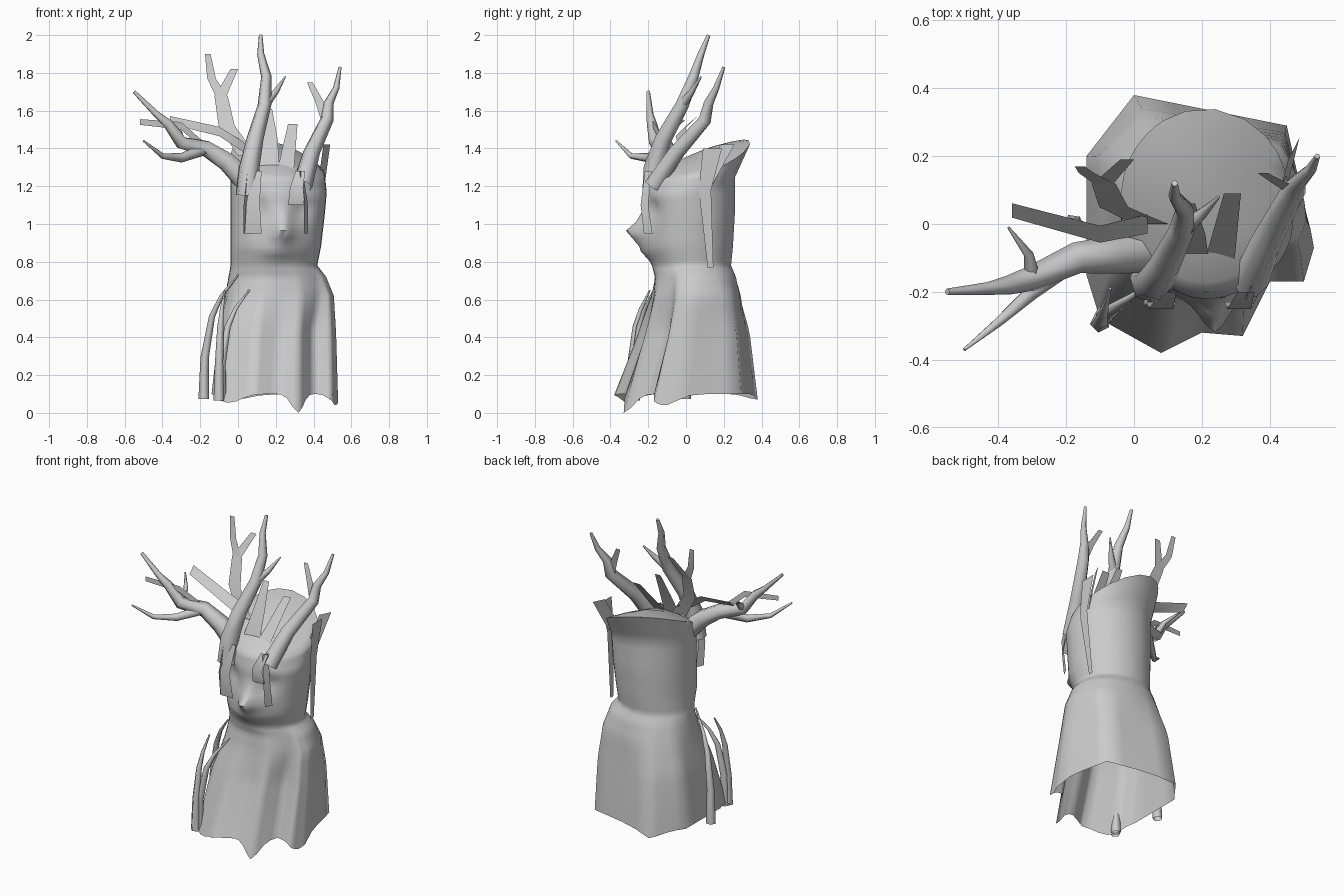
import bpy, bmesh, math
from mathutils import Vector

cube = bpy.data.objects.get("Cube")
if cube:
    bpy.data.objects.remove(cube, do_unlink=True)

bark = bpy.data.materials.new("grey_bark")
bark.use_nodes = True
grey = (.6, .6, .6, 1)
bark.diffuse_color = grey
bark.node_tree.nodes["Principled BSDF"].inputs["Base Color"].default_value = grey

RIGHTWARD, BACKWARD, UPWARD = Vector((1, 0, 0)), Vector((0, 1, 0)), Vector((0, 0, 1))


def add_mesh(name, bm, smooth_angle):
    mesh = bpy.data.meshes.new(name)
    bm.to_mesh(mesh)
    bm.free()
    mesh.materials.append(bark)
    part = bpy.data.objects.new(name, mesh)
    bpy.context.collection.objects.link(part)
    bpy.ops.object.select_all(action='DESELECT')
    part.select_set(True)
    bpy.context.view_layer.objects.active = part
    bpy.ops.object.shade_smooth_by_angle(angle=math.radians(smooth_angle))


def bridge(bm, lower, upper):
    """Join two closed rings of vertices with quads."""
    count = len(lower)
    for k in range(count):
        n = (k + 1) % count
        bm.faces.new((lower[k], lower[n], upper[n], upper[k]))


def branch(name, radius, *path, sides=6):
    """Round branch that tapers to a thin tip."""
    bm = bmesh.new()
    points = [Vector(p) for p in path]
    last = len(points) - 1
    rings = []
    u = None
    for i, point in enumerate(points):
        along = (points[min(i + 1, last)] - points[max(i - 1, 0)]).normalized()
        u = along.orthogonal() if u is None else u - along * u.dot(along)
        u.normalize()
        v = along.cross(u)
        size = radius * (1 - .85 * i / last)
        angles = [math.tau * k / sides for k in range(sides)]
        rings.append([bm.verts.new(point + size * (u * math.cos(a) + v * math.sin(a))) for a in angles])
    for lower, upper in zip(rings, rings[1:]):
        bridge(bm, lower, upper)
    bm.faces.new(rings[-1])
    add_mesh(name, bm, 75)


def blade(name, across, width, tip_width, *path):
    """Flat ribbon of bark along a path."""
    bm = bmesh.new()
    side = across.normalized() / 2
    last = len(path) - 1
    previous = None
    for i, point in enumerate(path):
        reach = side * (width + (tip_width - width) * i / last)
        pair = [bm.verts.new(Vector(point) - reach), bm.verts.new(Vector(point) + reach)]
        if previous:
            bm.faces.new((previous[0], previous[1], pair[1], pair[0]))
        previous = pair
    add_mesh(name, bm, 50)


def bump(a, b, centre_a, centre_b, size_a, size_b):
    return math.exp(-((a - centre_a) / size_a) ** 2 - ((b - centre_b) / size_b) ** 2)


def hem_height(x, y):
    """Ragged lower edge with drooping points."""
    return (.1 - .1 * bump(x, y, .32, -.33, .05, .1)
            - .05 * bump(x, y, -.06, -.33, .1, .1)
            - .06 * bump(x, y, .52, -.12, .05, .1)
            - .03 * bump(x, y, 0, .38, .1, .1))


def face_relief(x, y, z):
    """Push the front out for nose and lips, in for eyes."""
    if y > -.05 or z < .75:
        return y
    y -= .08 * bump(x, z, .24, .95, .07, .04)
    y -= .04 * bump(x, z, .24, 1, .04, .07)
    y -= .03 * bump(x, z, .22, .86, .1, .04)
    for eye_x in (.1, .34):
        y += .03 * bump(x, z, eye_x, 1.08, .05, .06)
    return y


# Outline of the hem, seen from above
HEM = [(0, .38), (-.14, .2), (-.14, -.15), (-.1, -.28), (.08, -.38), (.2, -.32),
       (.32, -.33), (.4, -.17), (.5, -.17), (.53, -.07), (.45, .29)]
# Height, left side, front and back of the trunk
LEVELS = [(.4, .52, -.26, .34), (.62, .51, -.19, .3), (.72, .47, -.17, .27), (.78, .42, -.18, .24),
          (.88, .44, -.22, .25), (1.05, .46, -.22, .26), (1.15, .47, -.22, .26), (1.24, .46, -.2, .34)]
SPLIT = 4


def refine(rows):
    """Evenly spaced in-between rows."""
    for start, end in zip(rows, rows[1:]):
        for k in range(SPLIT):
            yield Vector(start).lerp(Vector(end), k / SPLIT)


# Trunk body with head, open underneath
bm = bmesh.new()
hem = list(refine(HEM + HEM[:1]))
unit_hem = [Vector(((p.x - .19) / .34, p.y / .38)) for p in hem]
rings = [[bm.verts.new((p.x, p.y, hem_height(p.x, p.y))) for p in hem]]
for z, left, front, back in list(refine(LEVELS)) + LEVELS[-1:]:
    below_neck = max(0, .78 - z)
    right = -.04 - below_neck / 5
    ring = []
    for p in unit_hem:
        # Round at the neck, shaped like the hem lower down
        d = p.normalized().lerp(p, min(1, below_neck * 3))
        x = (left + right + d.x * (left - right)) / 2
        y = (back + front + d.y * (back - front)) / 2
        # The rim rises towards the back right
        lift = max(0, z - 1.05) * max(0, (d.y - d.x / 2 + 1) / 2) ** 1.5
        ring.append(bm.verts.new((x, face_relief(x, y, z), z + lift)))
    rings.append(ring)

# Crown sloping up to the back
rim = rings[-1]
middle = sum((v.co for v in rim), Vector()) / len(rim)
for scale in (.85, .6, .3):
    rings.append([bm.verts.new(middle.lerp(v.co, scale) + UPWARD * (1 - scale ** 2) / 20) for v in rim])
for lower, upper in zip(rings, rings[1:]):
    bridge(bm, lower, upper)
bm.faces.new(rings[-1])
bmesh.ops.recalc_face_normals(bm, faces=bm.faces)
add_mesh("trunk_body", bm, 70)

# Antler branches, with twigs growing from shared joints
middle_joint = (.14, -.02, 1.63)
branch("middle_antler", .065, (.05, -.17, 1.15), (.06, -.17, 1.3), (.09, -.12, 1.45),
       middle_joint, (.15, .04, 1.78), (.12, .08, 1.9), (.12, .12, 2))
branch("middle_antler_twig", .03, middle_joint, (.2, .03, 1.7), (.25, .08, 1.78))

left_joint = (.47, .1, 1.55)
branch("left_antler", .055, (.34, -.17, 1.2), (.39, -.05, 1.38), left_joint,
       (.48, .12, 1.64), (.52, .16, 1.72), (.54, .2, 1.83))
blade("left_antler_blade", RIGHTWARD, .06, .03, left_joint, (.43, .12, 1.65), (.38, .15, 1.75))

right_joint = (-.17, -.1, 1.4)
right_bend = (-.3, -.16, 1.43)
branch("right_antler", .065, (.03, -.08, 1.24), (-.06, -.09, 1.33), right_joint, right_bend,
       (-.37, -.18, 1.53), (-.43, -.19, 1.58), (-.55, -.2, 1.7))
branch("right_antler_fork", .035, right_joint, (-.3, -.2, 1.35), (-.4, -.29, 1.36), (-.5, -.37, 1.44))
branch("right_antler_twig", .025, right_bend, (-.31, -.09, 1.49), (-.37, -.01, 1.55))
blade("right_antler_blade", UPWARD, .05, .03, right_joint, (-.3, -.17, 1.52), (-.52, -.2, 1.54))

# Flat forked blades behind the antlers
fork = (-.09, .12, 1.68)
blade("fork_stem", RIGHTWARD, .1, .07, (.05, 0, 1.36), (-.06, .05, 1.52), fork)
blade("fork_right_tine", RIGHTWARD, .06, .03, fork, (-.14, .15, 1.77), (-.16, .17, 1.9))
blade("fork_left_tine", RIGHTWARD, .06, .04, fork, (-.02, .19, 1.82))
blade("low_blade", BACKWARD + UPWARD, .08, .06, (.04, 0, 1.4), (-.1, -.03, 1.49), (-.36, .04, 1.55))
blade("crown_middle_blade", RIGHTWARD, .12, .04, (.16, -.1, 1.28), (.17, -.03, 1.45), (.16, .06, 1.61))
blade("crown_left_blade", RIGHTWARD, .09, .05, (.25, -.12, 1.27), (.29, .09, 1.53))
blade("crown_side_blade", BACKWARD + RIGHTWARD / 2, .08, .08, (.44, .1, 1.2), (.47, .22, 1.42))
blade("side_bark_strip", BACKWARD, .03, .1, (.44, .13, .77), (.47, .1, 1.18), (.47, .14, 1.4))

# Thin branches climbing the right shoulder: foot, height and lean
CLIMBERS = {"side_climber": (-.18, 0, .73, .18, -.1),
            "front_climber": (-.1, -.29, .65, .03, .1),
            "inner_climber": (-.09, -.27, .65, .15, .1)}
for name, (x, y, height, lean_x, lean_y) in CLIMBERS.items():
    path = []
    for t in (.1, .4, .7, .85, 1):
        bend = t ** 4
        path.append((x + lean_x * bend, y + lean_y * bend, height * t))
    branch(name, .03, *path, sides=5)

# Ragged bark hanging over the eyes
for side, x, low in (("right", .08, .95), ("left", .31, 1.1)):
    outward = -.04 if side == "right" else .05
    top = 1.28
    half_way = (low + top) / 2
    blade(side + "_brow", RIGHTWARD, .09, .05, (x, -.23, low), (x, -.25, half_way), (x + .02, -.2, top))
    blade(side + "_brow_edge", BACKWARD + RIGHTWARD / 2, .05, .04,
          (x + outward, -.2, .95), (x + outward, -.22, 1.1), (x + outward / 2, -.2, top))
